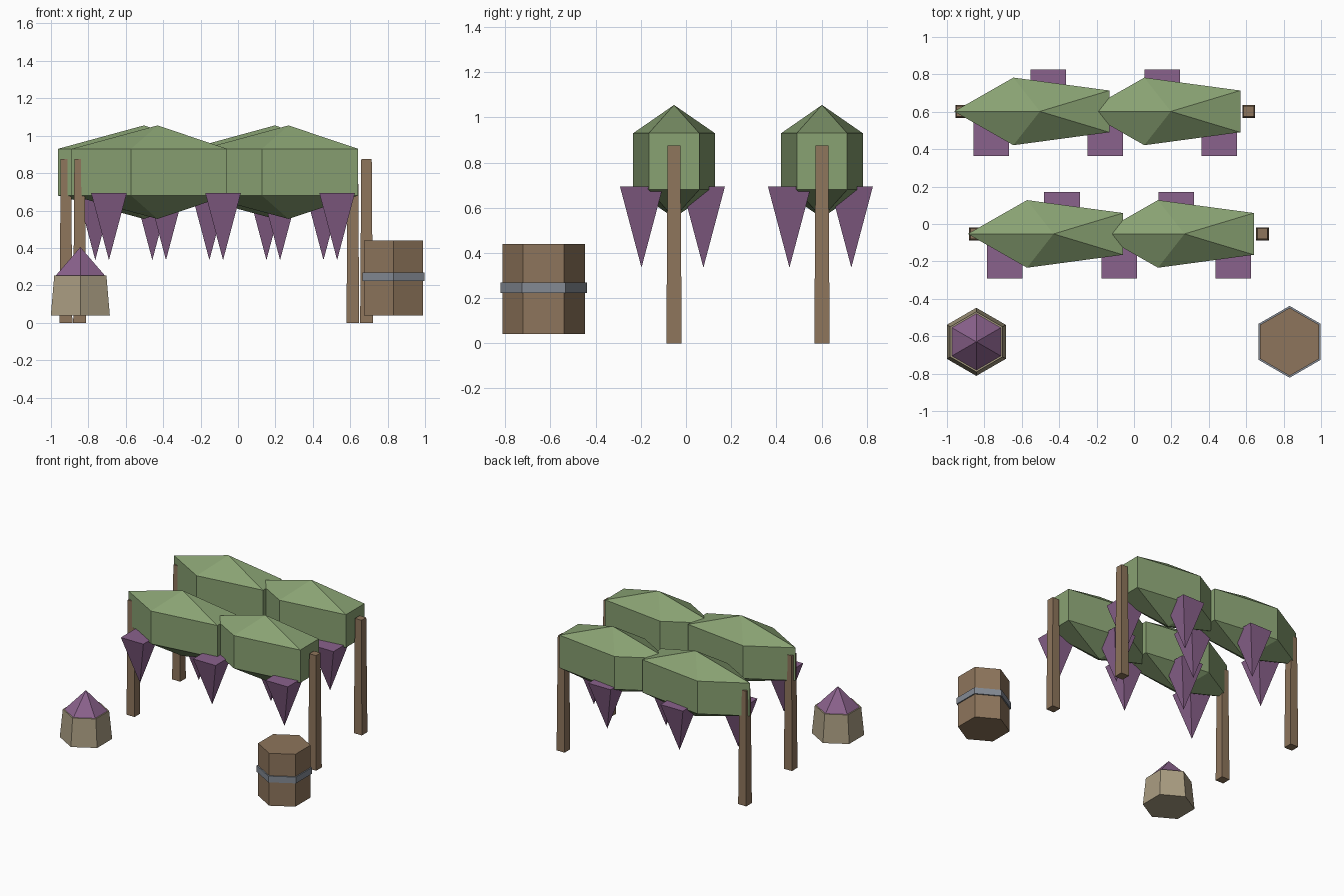
import bpy, bmesh, math

if "Cube" in bpy.data.objects:
    bpy.data.objects.remove(bpy.data.objects["Cube"])


def material(name, rgb):
    m = bpy.data.materials.new(name)
    m.diffuse_color = (*rgb, 1.0)
    m.use_nodes = True
    m.node_tree.nodes["Principled BSDF"].inputs["Base Color"].default_value = m.diffuse_color
    return m


GREEN = material("leaf green", (0.25, 0.36, 0.17))
BROWN = material("wood brown", (0.27, 0.178, 0.106))
PURPLE = material("grape purple", (0.255, 0.122, 0.262))
BEIGE = material("wicker beige", (0.40, 0.337, 0.223))
GREY = material("hoop grey", (0.23, 0.255, 0.295))


def lathe(name, mat, sides, profile, loc, start=0.0, scale=(1, 1)):
    """Stack of regular polygons; a radius of 0 makes a point."""
    bm = bmesh.new()
    rings = []
    for r, z in profile:
        if r == 0:
            rings.append([bm.verts.new((0, 0, z))])
            continue
        angles = [start + math.tau * i / sides for i in range(sides)]
        rings.append([bm.verts.new((r * math.cos(a) * scale[0], r * math.sin(a) * scale[1], z))
                      for a in angles])
    for low, high in zip(rings, rings[1:]):
        for i in range(sides):
            j = (i + 1) % sides
            if len(low) == 1:
                bm.faces.new((low[0], high[j], high[i]))
            elif len(high) == 1:
                bm.faces.new((low[i], low[j], high[0]))
            else:
                bm.faces.new((low[i], low[j], high[j], high[i]))
    for ring in (rings[0], rings[-1]):
        if len(ring) > 1:
            bm.faces.new(ring)
    bmesh.ops.recalc_face_normals(bm, faces=bm.faces)
    mesh = bpy.data.meshes.new(name)
    bm.to_mesh(mesh)
    bm.free()
    mesh.materials.append(mat)
    obj = bpy.data.objects.new(name, mesh)
    obj.location = loc
    bpy.context.collection.objects.link(obj)
    return obj


SQ = math.sqrt(2)

# Two vine rows, the back one shifted slightly left
for row, cx, cy in (("front", -0.08, -0.053), ("back", -0.153, 0.602)):
    # Tapered square posts
    for dx in (-0.767, 0.767):
        lathe(row + "_post", BROWN, 4, [(0.034 * SQ, 0), (0.028 * SQ, 0.875)],
              (cx + dx, cy, 0), math.pi / 4)
    # Five-sided foliage, pointing left
    for dx in (-0.35, 0.35):
        lathe(row + "_foliage", GREEN, 5,
              [(0, -0.25), (1, -0.125), (1, 0.125), (0, 0.25)],
              (cx + dx, cy, 0.805), math.pi, (0.459, 0.19))
    # Hanging grape clusters, alternating sides
    for i in range(5):
        side = -1 if i % 2 == 0 else 1
        lathe(row + "_grapes", PURPLE, 4, [(0, 0.335), (0.095 * SQ, 0.693)],
              (cx + (i - 2) * 0.305, cy - 0.007 + side * 0.137, 0), math.pi / 4)

# Harvest basket with heaped grapes
basket = (-0.843, -0.63, 0)
lathe("basket", BEIGE, 6, [(0.182, 0.04), (0.161, 0.253)], basket, math.pi / 6)
lathe("grape_heap", PURPLE, 6, [(0.154, 0.25), (0, 0.405)], basket, math.pi / 6)

# Barrel with one metal hoop
barrel = (0.832, -0.63, 0)
lathe("barrel", BROWN, 6, [(0.182, 0.04), (0.182, 0.44)], barrel, math.pi / 6)
lathe("barrel_hoop", GREY, 6, [(0.192, 0.222), (0.192, 0.27)], barrel, math.pi / 6)
